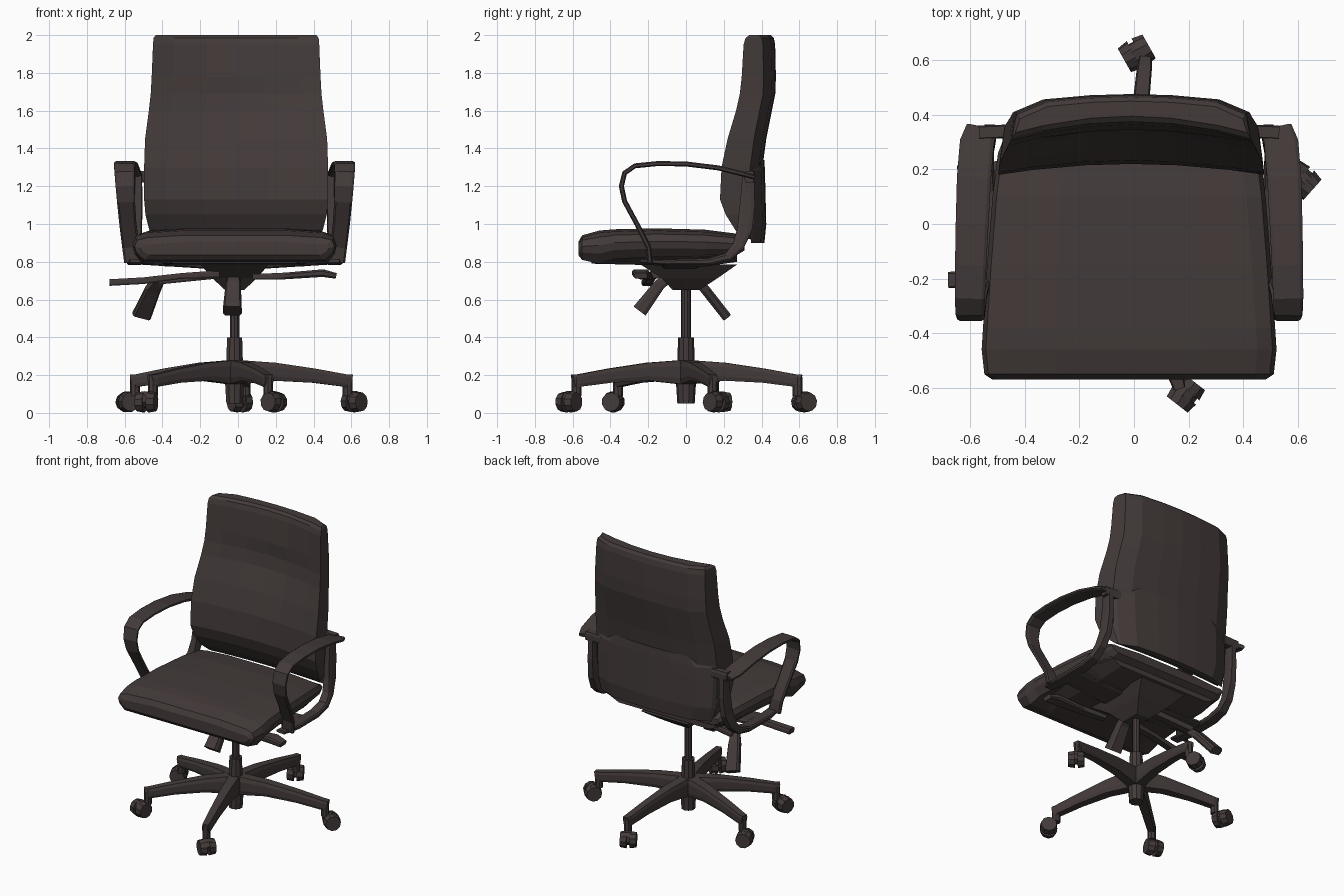
import bpy, bmesh, math
from mathutils import Vector, Matrix

MAT = bpy.data.materials.new("dark brown")
MAT.diffuse_color = (0.056, 0.043, 0.042, 1)
CX = -0.018   # chair's own centre line


def finish(name, bm):
    bmesh.ops.recalc_face_normals(bm, faces=bm.faces)
    me = bpy.data.meshes.new(name)
    bm.to_mesh(me)
    bm.free()
    me.materials.append(MAT)
    ob = bpy.data.objects.new(name, me)
    bpy.context.collection.objects.link(ob)
    return ob


def loft(name, rings):
    bm = bmesh.new()
    vs = [[bm.verts.new(p) for p in r] for r in rings]
    n = len(rings[0])
    for a, b in zip(vs, vs[1:]):
        for i in range(n):
            j = (i + 1) % n
            bm.faces.new((a[i], a[j], b[j], b[i]))
    bm.faces.new(vs[0])
    bm.faces.new(vs[-1])
    return finish(name, bm)


def sweep(name, pts, side):
    """Bar along (x, y, z, width, thickness) points; width runs along side."""
    rings = []
    P = [Vector(p[:3]) for p in pts]
    for i, p in enumerate(pts):
        t = (P[min(i + 1, len(P) - 1)] - P[max(i - 1, 0)]).normalized()
        s = Vector(side)
        s = (s - t * s.dot(t)).normalized()
        n = t.cross(s)
        w, h = p[3] / 2, p[4] / 2
        rings.append([P[i] + s * w * a + n * h * b for a, b in
                      ((-1, -.5), (-.8, -1), (.8, -1), (1, -.5),
                       (1, .5), (.8, 1), (-.8, 1), (-1, .5))])
    return loft(name, rings)


def cyl(name, r1, r2, p, depth, axis=(0, 0, 1), seg=10):
    bm = bmesh.new()
    rot = Vector((0, 0, 1)).rotation_difference(Vector(axis)).to_matrix().to_4x4()
    bmesh.ops.create_cone(bm, cap_ends=True, segments=seg, radius1=r1, radius2=r2,
                          depth=depth, matrix=Matrix.Translation(p) @ rot)
    return finish(name, bm)


# seat cushion: rounded cross-sections from front to back
rings = []
for y, w, zb, zt in ((-.57, .50, .835, .905), (-.55, .53, .81, .94), (-.46, .54, .79, .965),
                     (-.38, .535, .815, .972), (-.15, .52, .825, .977), (.1, .50, .825, .97),
                     (.26, .48, .83, .95), (.31, .46, .86, .92)):
    h = zt - zb
    half = [(w - .05, zb), (w - .01, zb + h * .3), (w, zb + h * .55),
            (w - .015, zb + h * .8), (w - .07, zt - .012), (w * .5, zt)]
    rings.append([(CX + x, y, z) for x, z in half] + [(CX - x, y, z) for x, z in half[::-1]])
loft("seat_cushion", rings)

# seat pan under the cushion
rings = []
for y, w, zb, zt in ((-.50, .40, .79, .83), (-.3, .45, .785, .84),
                     (.1, .46, .775, .84), (.27, .44, .80, .85)):
    rings.append([(CX - w, y, zt - .01), (CX - w * .8, y, zb), (CX + w * .8, y, zb),
                  (CX + w, y, zt - .01), (CX + w, y, zt), (CX - w, y, zt)])
loft("seat_pan", rings)


def back_ring(z, w, yf, yb, cf, cb=.035):
    F = (-1, -.75, -.35, 0, .35, .75, 1)
    front = [(w * f - .01, yf + cf * (1 - f * f), z) for f in F]
    back = [(w * f * .96 - .01, yb - cb * f * f - (.03 if abs(f) == 1 else 0), z)
            for f in F[::-1]]
    return front + back


# backrest pad: plan sections from bottom to top (z, half width, front y, back y, hollow)
loft("backrest_pad", [back_ring(*s) for s in (
    (.92, .43, .31, .39, .02), (.97, .46, .26, .40, .03), (1.05, .48, .21, .40, .035),
    (1.13, .487, .18, .40, .04), (1.3, .487, .188, .405, .045), (1.45, .482, .22, .425, .055),
    (1.6, .462, .265, .455, .065), (1.69, .452, .285, .473, .06), (1.78, .447, .295, .476, .05),
    (1.95, .44, .305, .472, .06), (1.985, .437, .315, .465, .06), (2.0, .425, .335, .45, .06))])

# hard shell on the lower back
loft("back_shell", [back_ring(*s) for s in (
    (.90, .43, .345, .415, .03), (1.0, .46, .33, .425, .03),
    (1.2, .47, .33, .42, .03), (1.28, .465, .34, .418, .03), (1.34, .40, .36, .415, .03))])

# looped armrests and curved side frames
ARM = ((-.19, .80, .54, .09), (-.20, .88, .55, .09), (-.26, 1.0, .565, .09),
       (-.325, 1.12, .575, .095), (-.342, 1.2, .58, .10), (-.325, 1.27, .583, .105),
       (-.27, 1.308, .583, .11), (-.15, 1.32, .58, .115), (0, 1.318, .575, .12),
       (.17, 1.297, .568, .125), (.3, 1.265, .557, .125), (.355, 1.25, .545, .10))
FRAME = ((.33, 1.27, .51, .04, .06), (.325, 1.1, .51, .045, .08), (.31, .97, .515, .05, .08),
         (.275, .88, .525, .06, .06), (.22, .825, .53, .07, .045), (.12, .80, .53, .08, .035),
         (-.1, .797, .53, .08, .03), (-.24, .805, .52, .07, .02))
for s, lab in ((-1, "left"), (1, "right")):
    sweep(lab + "_armrest", [(CX + s * x, y, z, w, .026) for y, z, x, w in ARM], (1, 0, 0))
    sweep(lab + "_side_frame", [(CX + s * x, y, z, w, t) for y, z, x, w, t in FRAME], (1, 0, 0))
    sweep(lab + "_back_bracket", [(CX + s * .43, .34, 1.25, .05, .06),
                                  (CX + s * .55, .335, 1.25, .05, .06)], (0, 1, 0))
    sweep(lab + "_pan_arm", [(CX + s * .1, -.03, .775, .2, .03),
                             (CX + s * .54, -.03, .80, .16, .025)], (0, 1, 0))

# tilt mechanism
loft("tilt_mechanism", [[(CX - w, y0, z), (CX + w, y0, z), (CX + w, y1, z), (CX - w, y1, z)]
                        for z, w, y0, y1 in ((.65, .05, -.07, .07), (.715, .12, -.13, .17),
                                             (.785, .18, -.24, .27))])

# levers and paddles
sweep("left_lever", [(-.10, -.16, .735, .05, .04), (-.3, -.18, .725, .05, .03),
                     (-.5, -.2, .70, .055, .035), (-.68, -.205, .69, .06, .035)], (0, 1, 0))
sweep("right_lever", [(.08, -.2, .72, .05, .03), (.25, -.22, .725, .06, .035),
                      (.45, -.24, .74, .09, .04), (.52, -.24, .725, .07, .03)], (0, 1, 0))
sweep("front_paddle", [(-.02, -.06, .74, .05, .05), (-.025, -.14, .68, .08, .06),
                       (-.03, -.245, .54, .10, .08)], (1, 0, 0))
sweep("rear_paddle_arm", [(-.12, .04, .73, .05, .04), (-.42, .06, .70, .06, .04)], (0, 1, 0))
sweep("rear_paddle", [(-.42, .05, .70, .06, .04), (-.45, .10, .655, .08, .05),
                      (-.51, .21, .515, .10, .05)], (1, 0, 0))

# gas column and hub
cyl("gas_column", .026, .026, (CX, 0, .53), .28)
cyl("column_sleeve", .047, .042, (CX, 0, .32), .16)
cyl("hub", .046, .06, (CX, 0, .16), .22)

# five base legs with casters: leg end, caster centre
LEGS = (((.04, .59), (.01, .625)), ((.58, .14), (.615, .16)), ((.16, -.58), (.19, -.62)),
        ((-.545, .15), (-.585, .18)), ((-.45, -.36), (-.485, -.385)))
for k, (e, c) in enumerate(LEGS):
    d = Vector((e[0] - CX, e[1], 0))
    u = d.normalized()
    side = (-u.y, u.x, 0)
    prof = ((.02, .215, .085, .13), (.35, .218, .075, .095), (.7, .197, .062, .075),
            (.97, .172, .055, .066), (1.03, .165, .045, .075))
    sweep(f"base_leg_{k}", [(CX + d.x * f, d.y * f, z, w, t) for f, z, w, t in prof], side)
    cyl(f"caster_stem_{k}", .026, .026, (e[0], e[1], .14), .10, seg=8)
    # swivelled twin wheels and hood
    a = Matrix.Rotation(math.radians(35), 3, 'Z') @ u
    ax = Vector((-a.y, a.x, 0))
    C = Vector((c[0], c[1], .058))
    for s in (-1, 1):
        cyl(f"caster_wheel_{k}_{s}", .057, .05, C + ax * s * .031, .042, ax * s)
    cyl(f"caster_hood_{k}", .045, .045, C + Vector((0, 0, .012)), .04, ax, 8)
